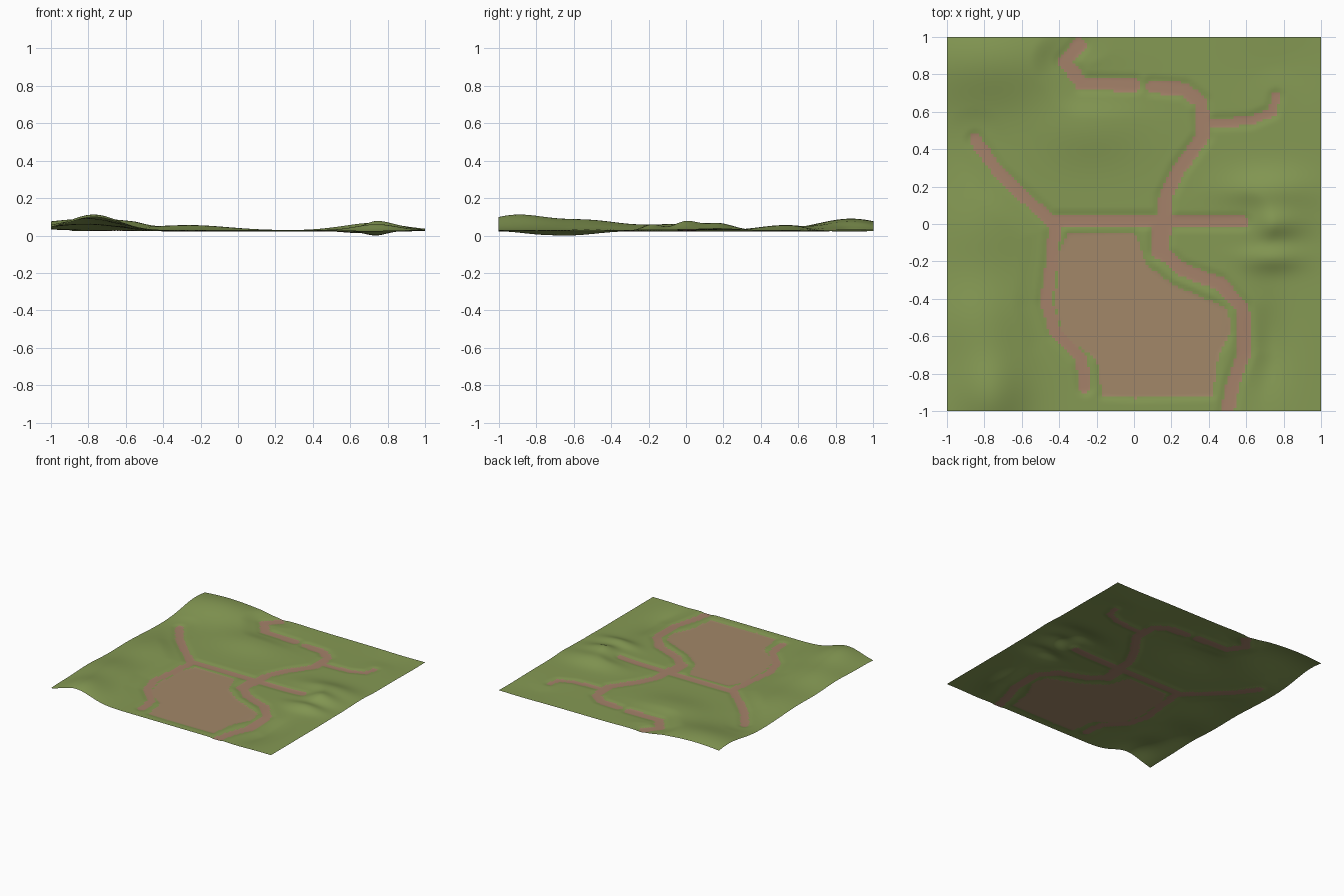
import bpy, bmesh, math
from mathutils import Vector
from mathutils.geometry import intersect_point_line

if "Cube" in bpy.data.objects:
    bpy.data.objects.remove(bpy.data.objects["Cube"])

N = 128          # grid cells per side
BASE = 0.035     # level of the flat ground


def material(name, rgb):
    m = bpy.data.materials.new(name)
    m.diffuse_color = (*rgb, 1)
    m.use_nodes = True
    m.node_tree.nodes["Principled BSDF"].inputs["Base Color"].default_value = m.diffuse_color
    return m


grass = material("grass green", (0.235, 0.32, 0.088))
trail = material("trail clay", (0.375, 0.222, 0.143))
earth = material("bare earth", (0.362, 0.243, 0.140))

# Trails: half width, then centreline points
TRAILS = [
    (0.036, [(-0.29, 0.96), (-0.37, 0.87), (-0.28, 0.75), (0.0, 0.745)]),
    (0.036, [(0.10, 0.735), (0.27, 0.72), (0.36, 0.65), (0.37, 0.47),
             (0.24, 0.29), (0.17, 0.15), (0.16, 0.0)]),
    (0.050, [(0.15, 0.0), (0.14, -0.14)]),
    (0.036, [(0.14, -0.14), (0.25, -0.24), (0.46, -0.32), (0.58, -0.45),
             (0.59, -0.68), (0.53, -0.85), (0.50, -1.0)]),
    (0.024, [(0.37, 0.54), (0.62, 0.55), (0.74, 0.60), (0.76, 0.68)]),
    (0.030, [(0.15, 0.01), (0.58, 0.01)]),
    (0.032, [(-0.85, 0.45), (-0.72, 0.27), (-0.45, 0.02), (0.15, 0.02)]),
    (0.032, [(-0.42, 0.02), (-0.44, -0.2), (-0.47, -0.42), (-0.42, -0.58),
             (-0.28, -0.72), (-0.26, -0.87)]),
]
# Outline of the large clearing
CLEARING = [(-0.35, -0.05), (0.0, -0.04), (0.07, -0.22), (0.2, -0.32),
            (0.5, -0.45), (0.52, -0.58), (0.45, -0.7), (0.42, -0.92),
            (0.0, -0.93), (-0.17, -0.92), (-0.2, -0.72), (-0.38, -0.6),
            (-0.42, -0.42), (-0.4, -0.15)]
# Hills and hollows: x, y, spread x, spread y, height
HILLS = [
    (-0.77, -0.91, 0.13, 0.17, 0.080), (-0.82, -0.52, 0.16, 0.17, 0.050),
    (-0.82, -0.02, 0.17, 0.20, 0.033), (-0.78, 0.88, 0.30, 0.17, 0.062),
    (-0.25, 0.52, 0.20, 0.13, 0.026), (0.72, 0.0, 0.12, 0.06, 0.048),
    (0.72, 0.17, 0.16, 0.08, 0.038), (0.74, -0.18, 0.11, 0.05, 0.032),
    (0.69, -0.65, 0.09, 0.17, -0.036), (0.80, 0.86, 0.15, 0.12, -0.008),
]


def segment_distance(p, a, b):
    q, t = intersect_point_line(p, a, b)
    return (p - (a if t < 0 else b if t > 1 else q.to_2d())).length


def trail_distance(p):
    """Distance to the nearest trail edge, negative inside."""
    return min(segment_distance(p, Vector(a), Vector(b)) - w
               for w, pts in TRAILS for a, b in zip(pts, pts[1:]))


def clearing_distance(p):
    """Distance to the clearing outline, negative inside."""
    inside, d = False, 9.0
    for a, b in zip(CLEARING, CLEARING[1:] + CLEARING[:1]):
        d = min(d, segment_distance(p, Vector(a), Vector(b)))
        if (a[1] > p.y) != (b[1] > p.y):
            if p.x < a[0] + (p.y - a[1]) * (b[0] - a[0]) / (b[1] - a[1]):
                inside = not inside
    return -d if inside else d


def step(x, lo, hi):
    t = min(max((x - lo) / (hi - lo), 0), 1)
    return t * t * (3 - 2 * t)


# Terrain sheet
bm = bmesh.new()
bmesh.ops.create_grid(bm, x_segments=N, y_segments=N, size=1)
for v in bm.verts:
    p = v.co.to_2d()
    d = min(trail_distance(p), clearing_distance(p))
    hills = sum(h * math.exp(-((p.x - x) / sx) ** 2 / 2 - ((p.y - y) / sy) ** 2 / 2)
                for x, y, sx, sy, h in HILLS)
    # hills fade out towards the trails, which are slightly sunken
    v.co.z = BASE + hills * (0.35 + 0.65 * step(d, 0.0, 0.15)) \
        - 0.006 * (1 - step(d, -0.005, 0.03))
low = min(v.co.z for v in bm.verts)
for v in bm.verts:
    v.co.z -= low

# Paint by region
for f in bm.faces:
    p = f.calc_center_median().to_2d()
    f.material_index = 1 if trail_distance(p) < 0 else 2 if clearing_distance(p) < 0 else 0
    f.smooth = True

mesh = bpy.data.meshes.new("terrain")
bm.to_mesh(mesh)
bm.free()
for m in (grass, trail, earth):
    mesh.materials.append(m)
bpy.context.collection.objects.link(bpy.data.objects.new("terrain", mesh))
